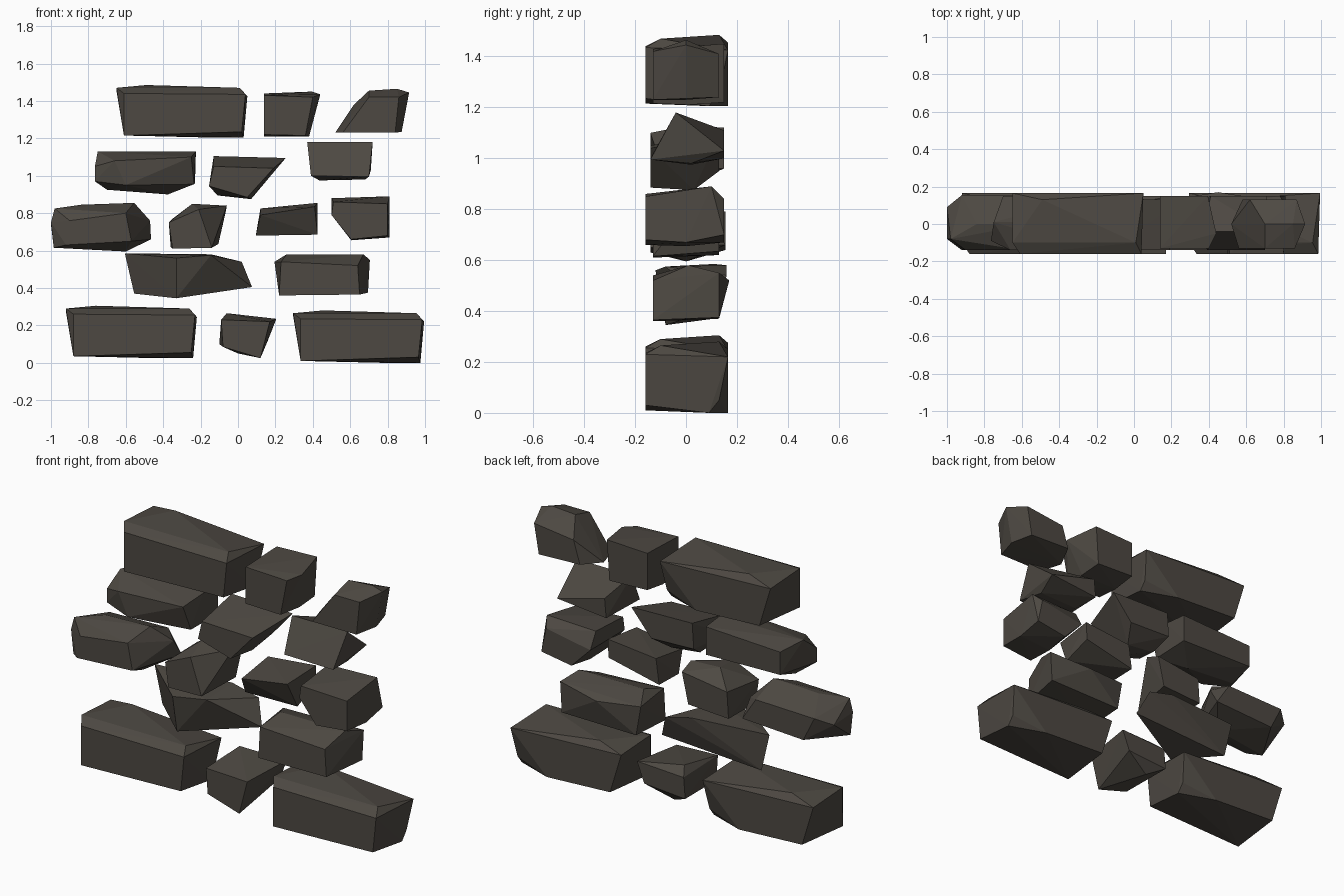
import bpy, bmesh

mat = bpy.data.materials.new("dark_stone")
mat.diffuse_color = (0.075, 0.066, 0.055, 1)


# A stone is the convex hull of a few (x, z) outlines placed at depths y
def stone(name, slices, dx=0, dz=0):
    bm = bmesh.new()
    for y, outline in slices.items():
        for x, z in outline:
            bm.verts.new((x + dx, y, z + dz))
    res = bmesh.ops.convex_hull(bm, input=bm.verts)
    junk = {g for g in res["geom_interior"] + res["geom_unused"]
            if isinstance(g, bmesh.types.BMVert)}
    bmesh.ops.delete(bm, geom=list(junk), context='VERTS')
    bmesh.ops.recalc_face_normals(bm, faces=bm.faces)
    me = bpy.data.meshes.new(name)
    bm.to_mesh(me)
    bm.free()
    me.materials.append(mat)
    ob = bpy.data.objects.new(name, me)
    bpy.context.collection.objects.link(ob)


# Three identical long blocks
LONG = {-.16: [(.04, .01), (.04, .235), (.69, .23), (.67, .03)],
        -.10: [(0, .265), (.66, .265)],
        .09: [(.68, 0)],
        .13: [(.16, .28), (.68, .05)],
        .165: [(0, .25), (.07, .02), (.47, 0), (.70, .22)]}
for name, dx, dz in (("long_block_bottom_left", -.92, .025),
                     ("long_block_bottom_right", .295, 0),
                     ("long_block_top", -.65, 1.205)):
    stone(name, LONG, dx, dz)

# Bottom course
stone("small_bottom_stone", {
    -.16: [(-.08, .085), (-.09, .23), (.17, .22), (.12, .025)],
    .10: [(-.06, .265), (.0, .05)],
    .15: [(-.1, .1), (-.09, .22), (.205, .235), (.16, .12)]})

# Second course
stone("second_course_left", {
    -.12: [(-.33, .56)],
    -.08: [(-.33, .345), (-.145, .575)],
    .11: [(-.605, .585), (-.555, .37), (.075, .405)],
    .16: [(.02, .54), (-.145, .58)]})
stone("second_course_right", {
    -.13: [(.22, .36), (.23, .54), (.64, .52), (.65, .365)],
    .01: [(.26, .58), (.67, .58)],
    .13: [(.225, .37), (.195, .54), (.705, .55), (.695, .375)],
    .17: [(.45, .52)]})

# Third course
stone("third_course_left", {
    -.14: [(-.92, .63), (-.9, .76), (-.57, .65), (-.6, .8)],
    -.08: [(-1, .75), (-.985, .615), (-.98, .825)],
    0: [(-.84, .845), (-.555, .855), (-.6, .595)],
    .09: [(-1, .74), (-.47, .76)],
    .155: [(-.92, .78), (-.85, .64), (-.465, .66), (-.55, .79)]})
stone("third_course_wedge", {
    -.13: [(-.35, .61), (-.37, .75), (-.21, .82), (-.14, .615)],
    .04: [(-.245, .85), (-.06, .84)],
    .13: [(-.36, .62), (-.35, .77), (-.065, .81), (-.105, .635)]})
stone("third_course_flat", {
    -.14: [(.12, .79), (.41, .835)],
    -.07: [(.095, .68), (.425, .685)],
    .10: [(.12, .825), (.425, .855), (.1, .68), (.42, .75)]})
stone("third_course_right", {
    -.16: [(.5, .79), (.51, .86), (.8, .85), (.8, .68), (.605, .66)],
    0: [(.605, .655), (.81, .67)],
    .10: [(.5, .88), (.81, .89)],
    .15: [(.5, .79), (.62, .67), (.81, .7), (.78, .84)]})

# Fourth course
stone("fourth_course_left", {
    -.14: [(-.66, 1.08), (-.25, 1.1), (-.6, .95)],
    -.09: [(-.765, .97), (-.235, .955), (-.765, 1.05)],
    .01: [(-.375, .9), (-.7, .925), (-.75, 1.13), (-.225, 1.13)],
    .15: [(-.23, 1.12), (-.7, 1.1), (-.23, .96), (-.7, .97)]})
stone("fourth_course_middle", {
    -.14: [(-.155, .945), (-.13, 1.05), (.19, 1.04), (.05, .885)],
    .03: [(-.11, .895), (.07, .875)],
    .13: [(-.13, 1.105), (.255, 1.095), (-.14, .96), (.13, .95)]})
stone("fourth_course_right", {
    -.14: [(.39, 1.0), (.7, .995)],
    -.04: [(.37, 1.18), (.72, 1.18)],
    .02: [(.435, .975), (.68, .98)],
    .15: [(.4, 1.0), (.41, 1.11), (.71, 1.03)]})

# Top course
stone("top_course_middle", {
    -.13: [(.14, 1.22), (.14, 1.43), (.4, 1.42), (.36, 1.215)],
    -.05: [(.44, 1.435)],
    .01: [(.14, 1.21), (.38, 1.21)],
    .15: [(.14, 1.23), (.14, 1.44), (.395, 1.45), (.38, 1.22)]})
stone("top_course_right", {
    -.13: [(.56, 1.23), (.7, 1.42), (.86, 1.42), (.84, 1.23)],
    0: [(.52, 1.23), (.7, 1.455), (.85, 1.465), (.915, 1.445), (.875, 1.235)],
    .13: [(.58, 1.25), (.62, 1.38), (.87, 1.41), (.84, 1.24)]})
